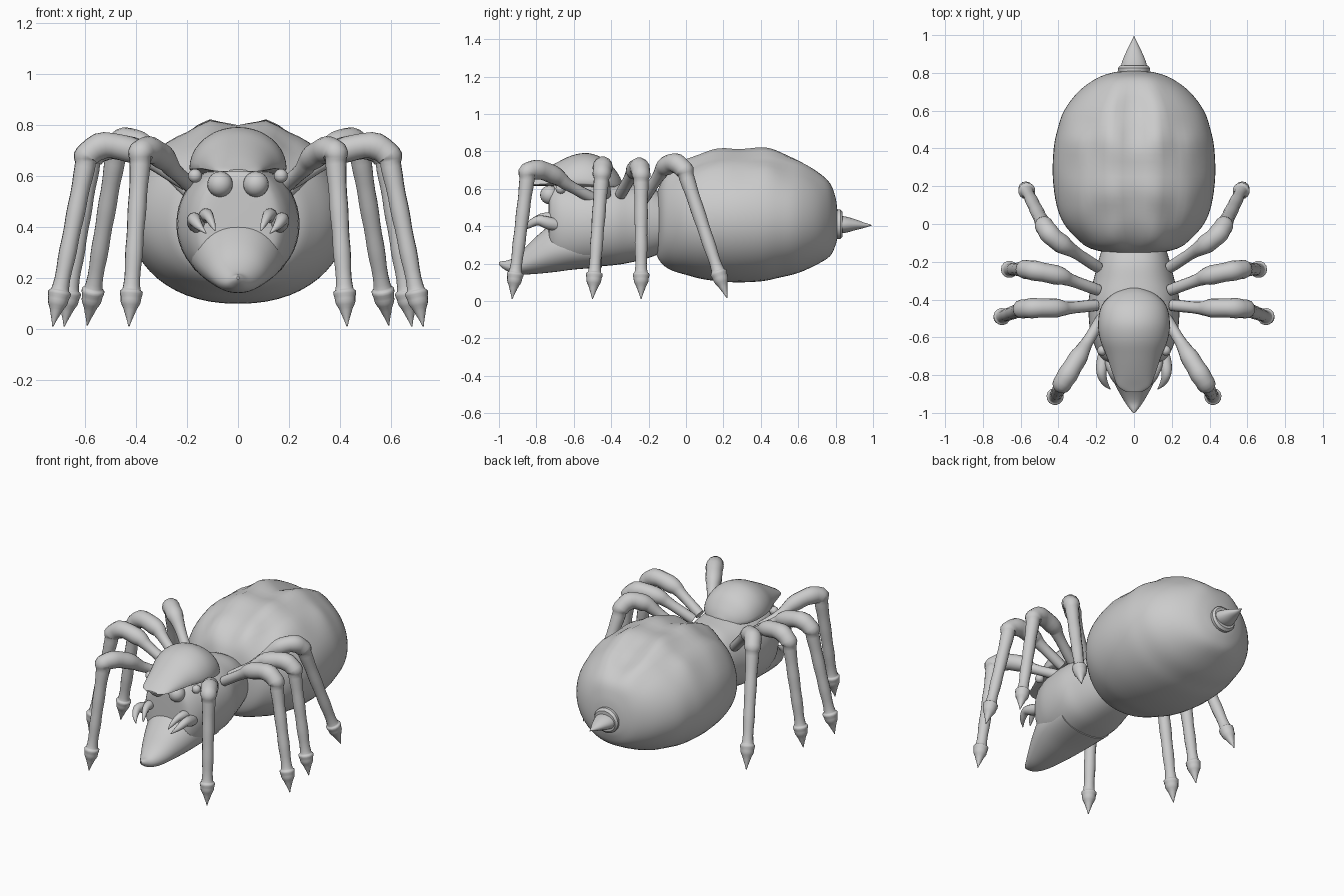
import bpy, bmesh, math
from mathutils import Vector, noise

cube = bpy.data.objects.get("Cube")
if cube:
    bpy.data.objects.remove(cube)

grey = bpy.data.materials.new("plain grey")
grey.use_nodes = True
COLOUR = (0.6, 0.6, 0.6, 1)
grey.diffuse_color = COLOUR
grey.node_tree.nodes["Principled BSDF"].inputs["Base Color"].default_value = COLOUR


def spline(keys, steps):
    """Smooth interpolation through rows of numbers."""
    rows = []
    for i in range(len(keys) - 1):
        a, b = keys[max(i - 1, 0)], keys[i]
        c, d = keys[i + 1], keys[min(i + 2, len(keys) - 1)]
        for s in range(steps):
            t = s / steps
            rows.append([q + t / 2 * (r - p + t * (2 * p - 5 * q + 4 * r - e + t * (3 * (q - r) + e - p)))
                         for p, q, r, e in zip(a, b, c, d)])
    return rows + [list(keys[-1])]


def skin(name, rings, angle=40):
    """Join rings of points into a closed smooth surface."""
    bm = bmesh.new()
    loops = [[bm.verts.new(p) for p in ring] for ring in rings]
    n = len(loops[0])
    for a, b in zip(loops, loops[1:]):
        for i in range(n):
            j = (i + 1) % n
            bm.faces.new((a[i], a[j], b[j], b[i]))
    bm.faces.new(loops[0])
    bm.faces.new(loops[-1])
    bmesh.ops.recalc_face_normals(bm, faces=bm.faces)
    mesh = bpy.data.meshes.new(name)
    bm.to_mesh(mesh)
    bm.free()
    return finish(name, mesh, angle)


def finish(name, mesh, angle=40):
    mesh.materials.append(grey)
    ob = bpy.data.objects.new(name, mesh)
    bpy.context.collection.objects.link(ob)
    bpy.ops.object.select_all(action='DESELECT')
    ob.select_set(True)
    bpy.context.view_layer.objects.active = ob
    bpy.ops.object.shade_smooth_by_angle(angle=math.radians(angle))
    return ob


def hull(name, keys, waist=0.5, power=1.0, steps=4, sides=40, angle=40):
    """Body lofted along y from (y, half width, bottom, top) sections."""
    rings = []
    for y, w, low, high in spline(keys, steps):
        mid = low + waist * (high - low)
        ring = []
        for i in range(sides):
            a = math.tau * i / sides
            c, s = math.cos(a), math.sin(a)
            z = mid + s * (high - mid if s > 0 else mid - low)
            ring.append((max(w, 0.002) * math.copysign(abs(c) ** power, c), y, z))
        rings.append(ring)
    return skin(name, rings, angle)


def tube(name, keys, normal, steps=4, sides=14, ripple=0.0):
    """Tapering tube through (x, y, z, radius) points."""
    rows = spline(keys, steps)
    pts = [Vector(r[:3]) for r in rows]
    rings = []
    for k, (p, row) in enumerate(zip(pts, rows)):
        t = (pts[min(k + 1, len(pts) - 1)] - pts[max(k - 1, 0)]).normalized()
        u = (normal - t * normal.dot(t)).normalized()
        v = t.cross(u)
        r = max(row[3], 0.002) * (1 + ripple * math.sin(k * 1.6))
        rings.append([p + r * (u * math.cos(math.tau * i / sides) + v * math.sin(math.tau * i / sides))
                      for i in range(sides)])
    return skin(name, rings, 60)


def ball(name, place, radius):
    bm = bmesh.new()
    bmesh.ops.create_uvsphere(bm, u_segments=20, v_segments=12, radius=radius)
    bmesh.ops.translate(bm, verts=bm.verts, vec=place)
    mesh = bpy.data.meshes.new(name)
    bm.to_mesh(mesh)
    bm.free()
    return finish(name, mesh)


# Abdomen with a lumpy, twin-ridged back
abdomen = hull("abdomen", [
    (-0.16, 0.10, 0.25, 0.57), (-0.13, 0.23, 0.20, 0.65), (-0.08, 0.30, 0.165, 0.71),
    (0.0, 0.37, 0.14, 0.75), (0.1, 0.41, 0.115, 0.78), (0.25, 0.43, 0.10, 0.80),
    (0.4, 0.425, 0.105, 0.795), (0.5, 0.405, 0.125, 0.775), (0.6, 0.37, 0.15, 0.74),
    (0.7, 0.295, 0.195, 0.685), (0.77, 0.20, 0.24, 0.63), (0.80, 0.12, 0.30, 0.55),
    (0.81, 0.06, 0.34, 0.48)], waist=0.48, power=0.9, sides=56)
for v in abdomen.data.vertices:
    x, y, z = v.co
    top = min(max((z - 0.55) / 0.15, 0), 1)
    ridge = 0.026 * math.exp(-((abs(x) - 0.12) / 0.06) ** 2) - 0.008 * math.exp(-(x / 0.05) ** 2)
    lumps = 0.022 * noise.noise(Vector((abs(x) * 7, y * 7, 0.5)))
    v.co.z += top * (ridge + lumps)

# Stinger on its collar
hull("stinger_collar", [(0.79, 0.08, 0.33, 0.49), (0.825, 0.085, 0.33, 0.49),
                        (0.838, 0.075, 0.345, 0.475)], steps=1, angle=30)
hull("stinger", [(0.82, 0.072, 0.36, 0.455), (0.86, 0.063, 0.366, 0.45), (0.91, 0.042, 0.38, 0.435),
                 (0.95, 0.022, 0.39, 0.42), (0.995, 0.0, 0.404, 0.406)], sides=24)

# Chest, snout and brow cap
hull("chest", [
    (-0.10, 0.16, 0.27, 0.56), (-0.2, 0.19, 0.23, 0.61), (-0.3, 0.215, 0.205, 0.625),
    (-0.4, 0.24, 0.19, 0.635), (-0.55, 0.235, 0.18, 0.64), (-0.64, 0.21, 0.18, 0.635),
    (-0.70, 0.18, 0.19, 0.625), (-0.73, 0.14, 0.22, 0.60), (-0.735, 0.06, 0.32, 0.52)], power=0.8)
hull("snout", [
    (-0.45, 0.19, 0.18, 0.40), (-0.6, 0.185, 0.168, 0.43), (-0.7, 0.165, 0.155, 0.42),
    (-0.8, 0.125, 0.145, 0.345), (-0.88, 0.085, 0.142, 0.265), (-0.94, 0.05, 0.152, 0.222),
    (-0.98, 0.022, 0.175, 0.213), (-1.0, 0.004, 0.195, 0.208)], waist=0.45, power=0.9)
hull("brow_cap", [
    (-0.34, 0.04, 0.60, 0.635), (-0.37, 0.11, 0.60, 0.69), (-0.43, 0.17, 0.60, 0.755),
    (-0.52, 0.19, 0.605, 0.79), (-0.61, 0.18, 0.61, 0.778), (-0.7, 0.145, 0.615, 0.735),
    (-0.8, 0.11, 0.615, 0.68), (-0.86, 0.085, 0.615, 0.643), (-0.89, 0.04, 0.615, 0.625)],
     waist=0.12)

# Legs: (x, y, z, radius) from the hip to the claw tip
legs = {
    "front_leg": [(0.17, -0.50, 0.55, 0.03), (0.25, -0.63, 0.62, 0.032), (0.285, -0.69, 0.665, 0.046),
                  (0.34, -0.78, 0.70, 0.052), (0.38, -0.845, 0.69, 0.05)],
    "second_leg": [(0.20, -0.43, 0.57, 0.03), (0.35, -0.445, 0.665, 0.034), (0.40, -0.445, 0.695, 0.048),
                   (0.52, -0.445, 0.72, 0.052), (0.59, -0.45, 0.68, 0.05)],
    "third_leg": [(0.19, -0.35, 0.57, 0.03), (0.34, -0.295, 0.665, 0.034), (0.39, -0.275, 0.695, 0.048),
                  (0.51, -0.25, 0.715, 0.052), (0.575, -0.24, 0.675, 0.05)],
    "rear_leg": [(0.19, -0.23, 0.54, 0.03), (0.32, -0.145, 0.67, 0.034), (0.37, -0.115, 0.715, 0.048),
                 (0.44, -0.06, 0.738, 0.052), (0.475, -0.01, 0.70, 0.05)],
}
claws = {"front_leg": (0.427, -0.93, 0.01), "second_leg": (0.725, -0.50, 0.01),
         "third_leg": (0.68, -0.24, 0.01), "rear_leg": (0.59, 0.22, 0.015)}
shank = [(0.07, 0.040), (0.3, 0.036), (0.55, 0.034), (0.76, 0.032), (0.80, 0.044),
         (0.86, 0.038), (0.93, 0.018), (1.0, 0.002)]

for side, sign in (("left", 1), ("right", -1)):
    flip = Vector((sign, 1, 1))
    for name, upper in legs.items():
        knee, tip = Vector(upper[-1][:3]), Vector(claws[name])
        path = upper + [(*knee.lerp(tip, t), r) for t, r in shank]
        path = [(sign * x, y, z, r) for x, y, z, r in path]
        out = (tip - Vector(upper[0][:3])) * flip
        normal = Vector((out.y, -out.x, 0)).normalized()
        tube(f"{side}_{name}", path, normal, ripple=0.035)

    # Eyes
    ball(f"{side}_eye", (sign * 0.07, -0.73, 0.567), 0.05)
    ball(f"{side}_small_eye", (sign * 0.168, -0.67, 0.60), 0.027)

    # Paired mouth fangs
    outer = [(0.15, -0.66, 0.40, 0.03), (0.165, -0.73, 0.415, 0.034), (0.172, -0.79, 0.43, 0.026),
             (0.155, -0.84, 0.405, 0.017), (0.125, -0.875, 0.375, 0.002)]
    inner = [(0.13, -0.68, 0.43, 0.026), (0.125, -0.74, 0.445, 0.028), (0.115, -0.79, 0.44, 0.02),
             (0.10, -0.83, 0.41, 0.012), (0.09, -0.85, 0.385, 0.002)]
    for part, path in (("outer", outer), ("inner", inner)):
        tube(f"{side}_{part}_fang", [(sign * x, y, z, r) for x, y, z, r in path], Vector((1, 0, 0.3)))
